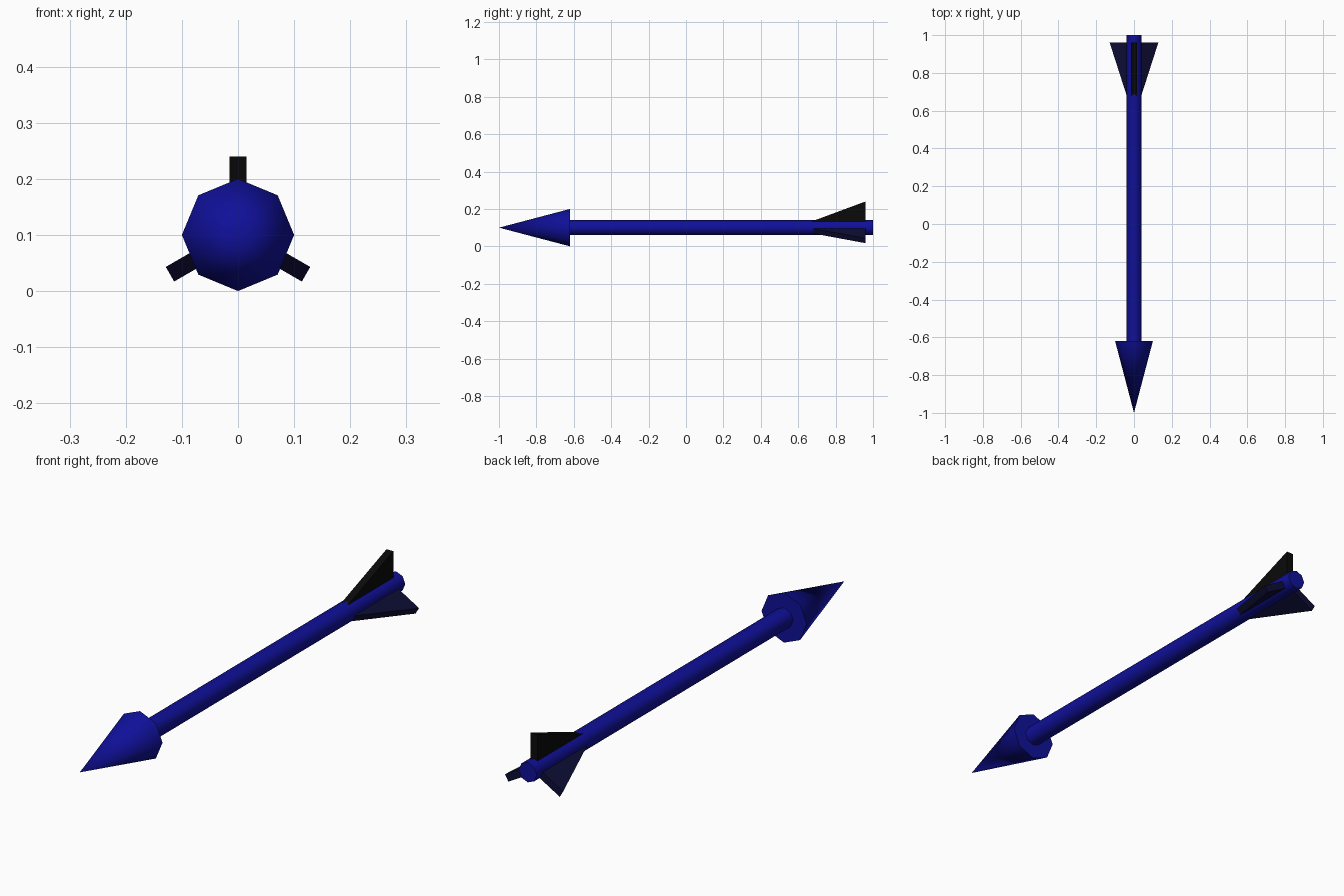
import bpy, bmesh, math
from mathutils import Matrix

cube = bpy.data.objects.get("Cube")
if cube:
    bpy.data.objects.remove(cube, do_unlink=True)


def material(name, rgb):
    m = bpy.data.materials.new(name)
    m.use_nodes = True
    m.diffuse_color = (*rgb, 1)
    m.node_tree.nodes["Principled BSDF"].inputs["Base Color"].default_value = (*rgb, 1)
    return m


BLUE = material("deep blue", (0.005, 0.005, 0.32))
BLACK = material("black", (0.003, 0.003, 0.003))
NAVY = material("dark navy", (0.004, 0.004, 0.035))
AXIS_Z = 0.1


def add_object(name, bm, mats):
    bmesh.ops.recalc_face_normals(bm, faces=bm.faces)
    mesh = bpy.data.meshes.new(name)
    bm.to_mesh(mesh)
    bm.free()
    for m in mats:
        mesh.materials.append(m)
    ob = bpy.data.objects.new(name, mesh)
    ob.location.z = AXIS_Z
    bpy.context.collection.objects.link(ob)
    return ob


def rod(name, y0, y1, r0, r1):
    """Eight-sided cone or cylinder lying along y."""
    bm = bmesh.new()
    turn = Matrix.Translation((0, (y0 + y1) / 2, 0)) @ Matrix.Rotation(-math.pi / 2, 4, "X")
    bmesh.ops.create_cone(bm, cap_ends=True, segments=8, radius1=r0, radius2=r1,
                          depth=y1 - y0, matrix=turn)
    ob = add_object(name, bm, [BLUE])
    bpy.ops.object.select_all(action="DESELECT")
    ob.select_set(True)
    bpy.context.view_layer.objects.active = ob
    bpy.ops.object.shade_smooth_by_angle(angle=math.radians(60))


def fin(name, angle, mats):
    """Tapered fin, flat sided, turned about the shaft."""
    bm = bmesh.new()
    profile = [(0.67, 0.0325), (0.96, 0.14), (0.96, 0.02), (0.67, 0.02)]
    face = bm.faces.new([bm.verts.new((-0.015, y, z)) for y, z in profile])
    ext = bmesh.ops.extrude_face_region(bm, geom=[face])
    verts = [v for v in ext["geom"] if isinstance(v, bmesh.types.BMVert)]
    bmesh.ops.translate(bm, verts=verts, vec=(0.03, 0, 0))
    bmesh.ops.rotate(bm, verts=bm.verts, matrix=Matrix.Rotation(math.radians(angle), 3, "Y"))
    add_object(name, bm, mats)


# Arrow body
rod("arrow_head", -1, -0.62, 0, 0.1)
rod("shaft", -0.63, 1, 0.04, 0.04)

# Tail fins
fin("top_fin", 0, [BLACK])
fin("left_fin", 120, [NAVY])
fin("right_fin", -120, [NAVY])
